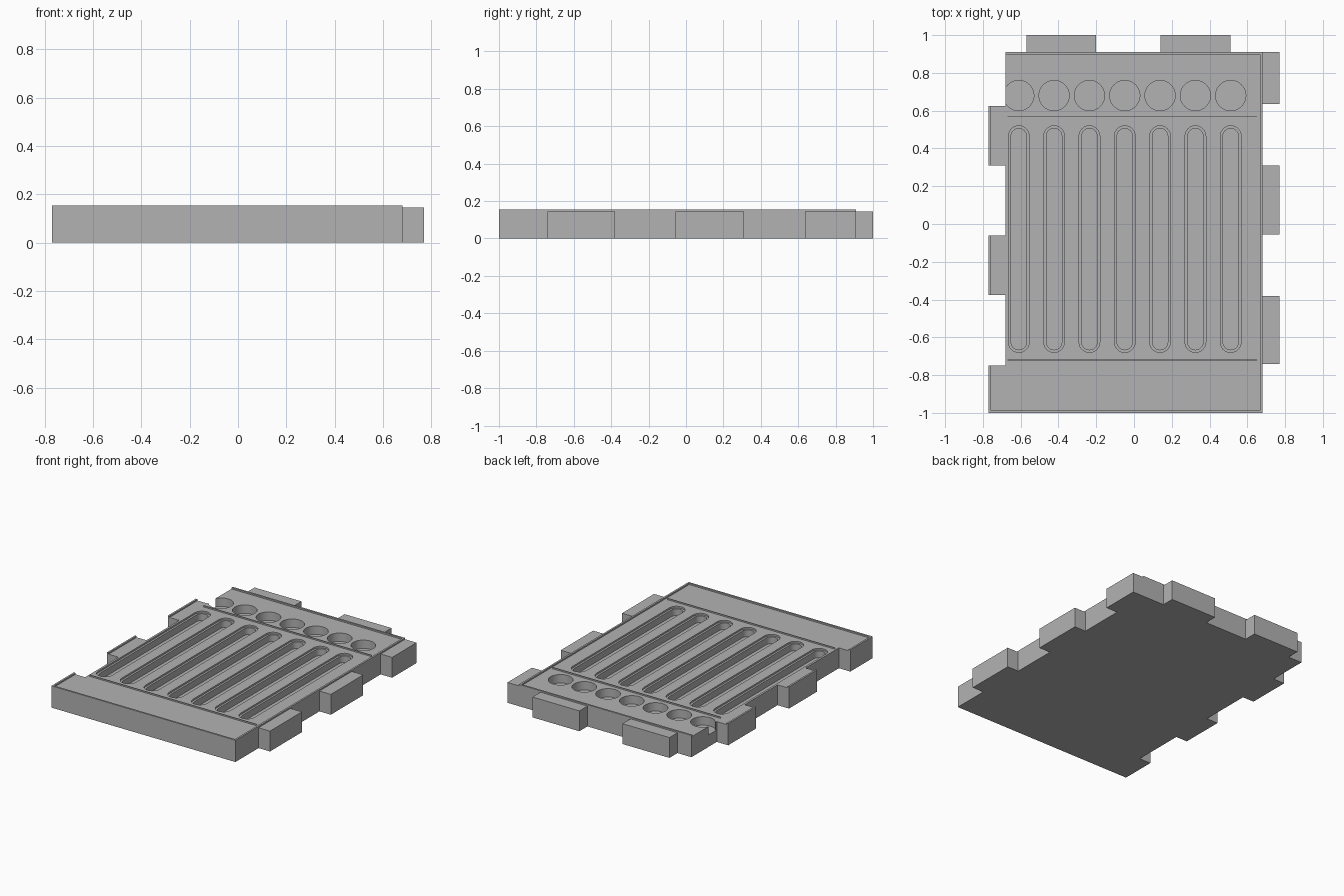
import bpy, bmesh, math

if "Cube" in bpy.data.objects:
    bpy.data.objects.remove(bpy.data.objects["Cube"], do_unlink=True)

GREY = (0.45, 0.45, 0.45, 1.0)
mat = bpy.data.materials.new("plain grey")
mat.use_nodes = True
mat.diffuse_color = GREY
mat.node_tree.nodes["Principled BSDF"].inputs["Base Color"].default_value = GREY

DECK, TOP = 0.145, 0.155      # slab surface and rim top
LEFT, RIGHT = -0.68, 0.68
FRONT, BACK = -1.0, 0.91
RIM = 0.013


def prism(name, outlines, z0, z1):
    """Extrude closed counter-clockwise outlines from z0 to z1."""
    bm = bmesh.new()
    for pts in outlines:
        low = [bm.verts.new((x, y, z0)) for x, y in pts]
        high = [bm.verts.new((x, y, z1)) for x, y in pts]
        bm.faces.new(low[::-1])
        bm.faces.new(high)
        n = len(pts)
        for i in range(n):
            j = (i + 1) % n
            bm.faces.new((low[i], low[j], high[j], high[i]))
    mesh = bpy.data.meshes.new(name)
    bm.to_mesh(mesh)
    bm.free()
    mesh.materials.append(mat)
    obj = bpy.data.objects.new(name, mesh)
    bpy.context.collection.objects.link(obj)
    return obj


def rect(x0, x1, y0, y1):
    return [(x0, y0), (x1, y0), (x1, y1), (x0, y1)]


def stadium(x, y0, y1, r, steps=12):
    """Rounded slot outline; equal y0 and y1 give a circle."""
    pts = []
    for cy, start in ((y1, 0), (y0, math.pi)):
        for i in range(steps + (y0 != y1)):
            a = start + math.pi * i / steps
            pts.append((x + r * math.cos(a), cy + r * math.sin(a)))
    return pts


# Interlocking slab outline
right_tabs = [(-0.74, -0.38), (-0.055, 0.31), (0.635, BACK)]
back_tabs = [(0.14, 0.51), (-0.57, -0.20)]
left_tabs = [(0.31, 0.625), (-0.375, -0.06), (FRONT, -0.75)]
outline = [(RIGHT, FRONT)]
for a, b in right_tabs:
    outline += [(RIGHT, a), (0.77, a), (0.77, b)]
    if b < BACK:
        outline.append((RIGHT, b))
for a, b in back_tabs:
    outline += [(b, BACK), (b, 1.0), (a, 1.0), (a, BACK)]
outline.append((LEFT, BACK))
for a, b in left_tabs:
    outline += [(LEFT, b), (-0.77, b), (-0.77, a)]
    if a > FRONT:
        outline.append((LEFT, a))
slab = prism("slab", [outline], 0, DECK)

# Slots with a shallow step, and a row of round wells
columns = [-0.61 + 0.187 * i for i in range(7)]
cutters = [
    prism("slot_step_cutter", [stadium(x, -0.625, 0.465, 0.055) for x in columns], 0.133, 0.2),
    prism("slot_cutter", [stadium(x, -0.625, 0.465, 0.041) for x in columns], 0.085, 0.2),
    prism("well_cutter", [stadium(x, 0.68, 0.68, 0.08, 20) for x in columns], 0.085, 0.2),
]
bpy.context.view_layer.objects.active = slab
for cutter in cutters:
    cutter.hide_render = True
    mod = slab.modifiers.new(cutter.name, "BOOLEAN")
    mod.operation = "DIFFERENCE"
    mod.solver = "EXACT"
    mod.object = cutter
    bpy.ops.object.modifier_apply(modifier=mod.name)
    bpy.data.objects.remove(cutter, do_unlink=True)

# Raised rims around the outer edges
prism("front_rim", [rect(-0.77, RIGHT, FRONT, FRONT + RIM)], DECK, TOP)
prism("back_rim", [rect(LEFT, RIGHT, BACK - RIM, BACK)], DECK, TOP)
prism("right_rim", [rect(RIGHT - RIM, RIGHT, FRONT + RIM, BACK - RIM)], DECK, TOP)
prism("left_tab_rims",
      [rect(-0.77, -0.77 + RIM, max(a, FRONT + RIM), b) for a, b in left_tabs], DECK, TOP)

# Thin dividing ridges between the areas of the deck
for name, y in (("front_divider", -0.72), ("back_divider", 0.57)):
    prism(name, [rect(-0.67, 0.65, y - 0.002, y + 0.002)], DECK, TOP)

# Smooth the round walls, keep other edges sharp
bpy.ops.object.select_all(action="DESELECT")
slab.select_set(True)
bpy.context.view_layer.objects.active = slab
bpy.ops.object.shade_smooth_by_angle(angle=math.radians(30))
